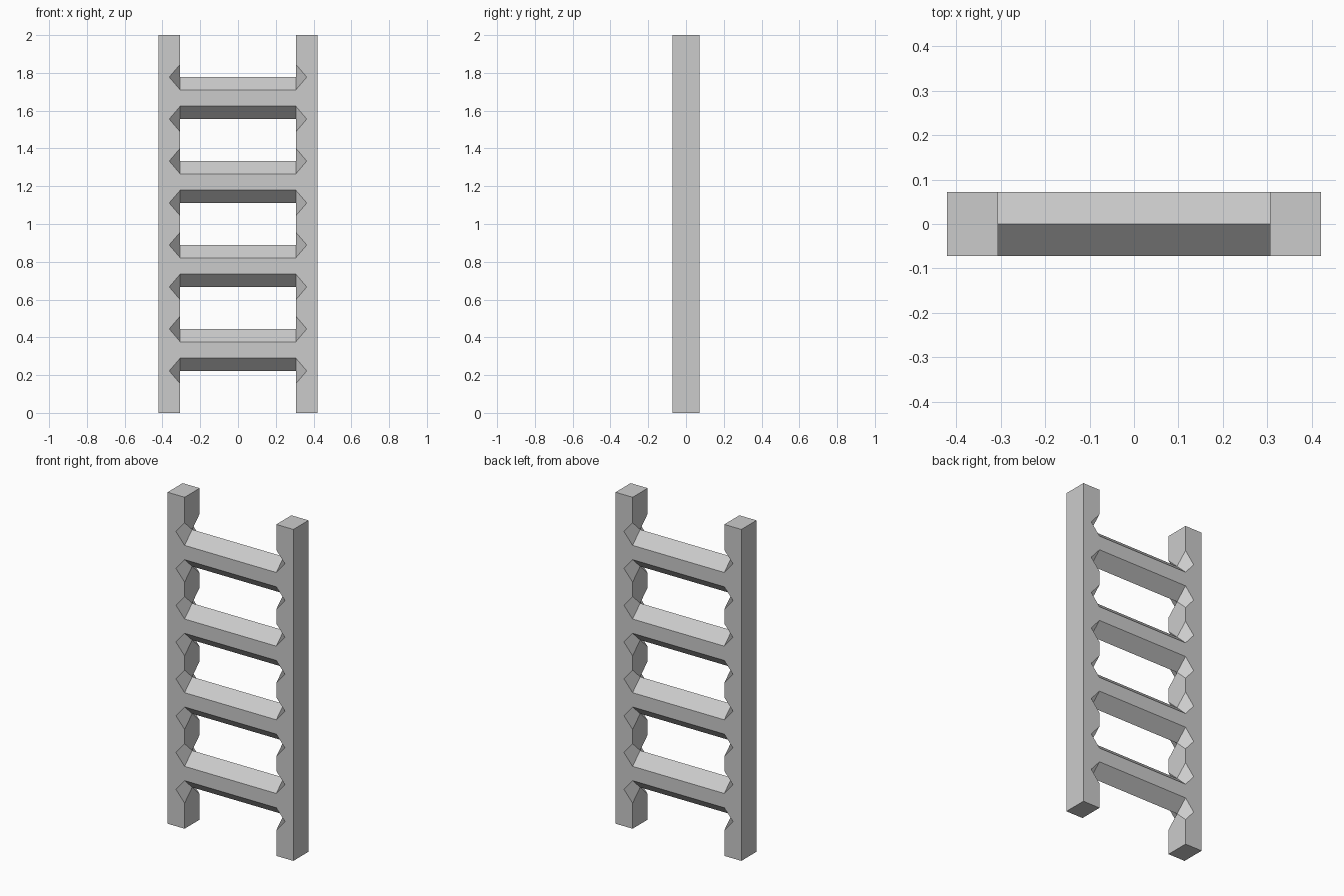
import bpy, bmesh

if "Cube" in bpy.data.objects:
    bpy.data.objects.remove(bpy.data.objects["Cube"])

H, D = 2.0, 0.072                    # height, half depth
X_OUT, X_IN, X_CUT = 0.42, 0.306, 0.364
STEP = H / 9                         # rung ridges lie at multiples of this
N = 0.068                            # half height of each notch
RUNGS = [(STEP * (2 * i + 1), STEP * (2 * i + 2)) for i in range(4)]
RIDGES = [z for pair in RUNGS for z in pair]


def make(name, polys):
    """Build a flat-shaded object from polygons given as point lists."""
    bm = bmesh.new()
    for pts in polys:
        bm.faces.new([bm.verts.new(p) for p in pts])
    bmesh.ops.remove_doubles(bm, verts=bm.verts, dist=1e-5)
    bmesh.ops.recalc_face_normals(bm, faces=bm.faces)
    mesh = bpy.data.meshes.new(name)
    bm.to_mesh(mesh)
    bm.free()
    bpy.context.collection.objects.link(bpy.data.objects.new(name, mesh))


def post(name, s):
    xo, xi, xc = s * X_OUT, s * X_IN, s * X_CUT
    # outer side and end caps
    polys = [[(xo, -D, 0), (xo, D, 0), (xo, D, H), (xo, -D, H)]]
    for z in (0, H):
        polys.append([(xo, -D, z), (xi, -D, z), (xi, D, z), (xo, D, z)])
    # front and back faces with zigzag inner edge, plus notch facets
    for y in (-D, D):
        edge = [(xi, y, 0)]
        for z in RIDGES:
            lo, tip, hi = (xi, y, z - N), (xc, y, z), (xi, y, z + N)
            edge += [lo, tip, hi]
            polys.append([tip, lo, (xi, 0, z), hi])
        polys.append([(xo, y, 0)] + edge + [(xi, y, H), (xo, y, H)])
    # inner face pieces between the rungs
    bounds = [0] + RIDGES + [H]
    for a, b in zip(bounds[::2], bounds[1::2]):
        low = a + N if a > 0 else a
        high = b - N if b < H else b
        pts = [(xi, -D, low), (xi, -D, high)]
        if b < H:
            pts.append((xi, 0, b))
        pts += [(xi, D, high), (xi, D, low)]
        if a > 0:
            pts.append((xi, 0, a))
        polys.append(pts)
    make(name, polys)


def rung(name, a, b):
    # six-sided bar with ridges at top and bottom, open where it meets the posts
    prof = [(0, a), (D, a + N), (D, b - N), (0, b), (-D, b - N), (-D, a + N)]
    make(name, [[(-X_IN, *p), (X_IN, *p), (X_IN, *q), (-X_IN, *q)]
                for p, q in zip(prof, prof[1:] + prof[:1])])


post("left_post", -1)
post("right_post", 1)
for i, (a, b) in enumerate(RUNGS):
    rung(f"rung_{i + 1}", a, b)
